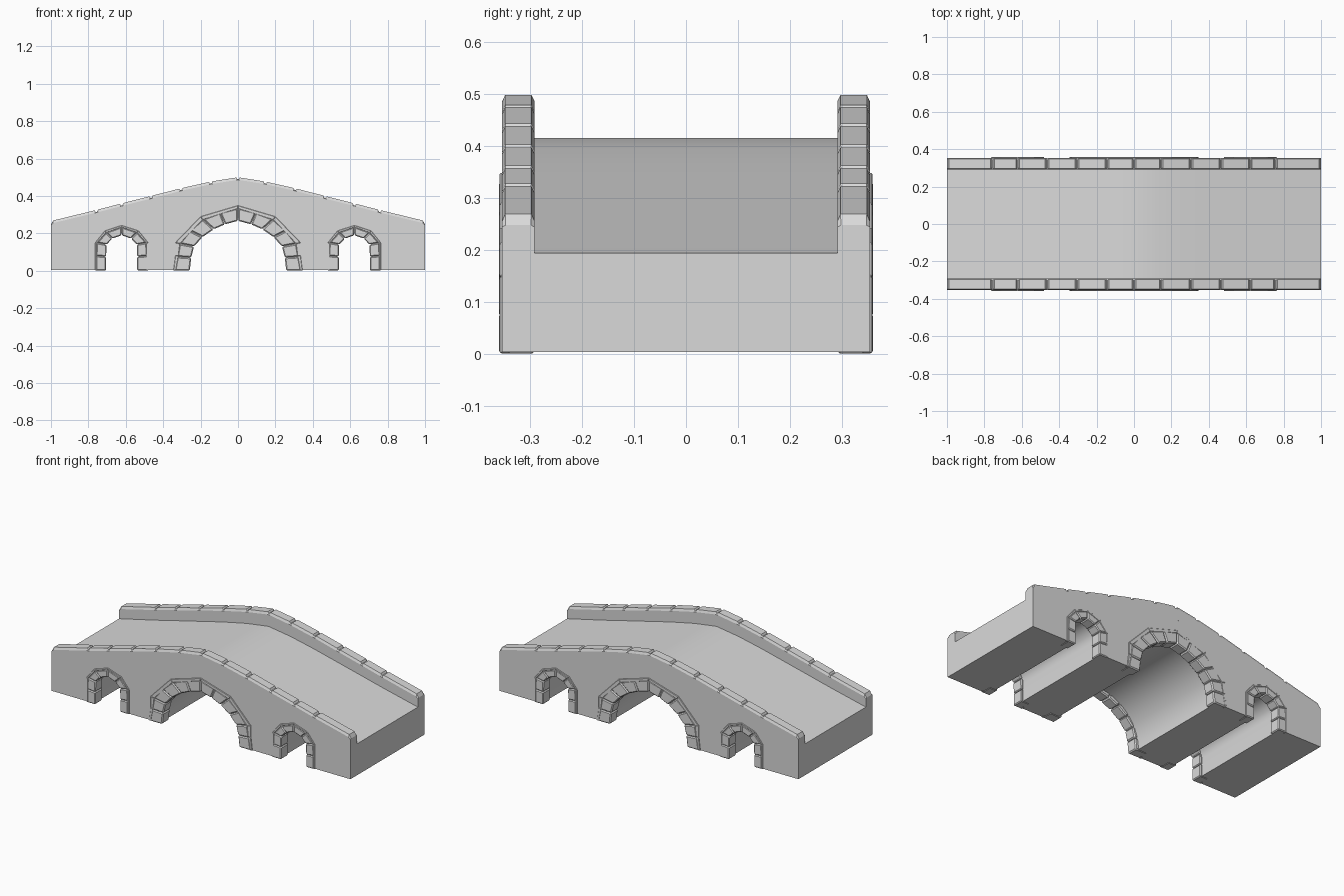
import bpy, bmesh, math

cube = bpy.data.objects.get("Cube")
if cube:
    bpy.data.objects.remove(cube, do_unlink=True)

stone_grey = bpy.data.materials.new("stone_grey")
stone_grey.use_nodes = True
GREY = (0.7, 0.7, 0.7, 1.0)
stone_grey.diffuse_color = GREY
stone_grey.node_tree.nodes["Principled BSDF"].inputs["Base Color"].default_value = GREY

SIDE, INNER, FRONT, BASE = 0.3535, 0.291, 0.359, 0.004
JOINTS = [0, 0.145, 0.305, 0.465, 0.622, 0.757]
# Half profile of the parapet top: distance from centre, height
CREST = [(0, 0.5), (0.145, 0.477), (0.305, 0.441), (0.465, 0.4),
         (0.622, 0.36), (0.757, 0.325), (1, 0.266)]


def crest(x):
    x = abs(x)
    for (a, za), (b, zb) in zip(CREST, CREST[1:]):
        if x <= b:
            return za + (zb - za) * (x - a) / (b - a)
    return CREST[-1][1]


def deck(x):
    return crest(x) - 0.085 + 0.013 * abs(x)


def finish(name, bm, smooth=False):
    bmesh.ops.recalc_face_normals(bm, faces=bm.faces)
    mesh = bpy.data.meshes.new(name)
    bm.to_mesh(mesh)
    bm.free()
    mesh.materials.append(stone_grey)
    obj = bpy.data.objects.new(name, mesh)
    bpy.context.collection.objects.link(obj)
    if smooth:
        bpy.ops.object.select_all(action='DESELECT')
        obj.select_set(True)
        bpy.context.view_layer.objects.active = obj
        bpy.ops.object.shade_smooth_by_angle(angle=math.radians(25))
    return obj


def loft(bm, rings):
    """Skin a row of equal rings and cap both ends."""
    vs = [[bm.verts.new(p) for p in ring] for ring in rings]
    n = len(vs[0])
    for a, b in zip(vs, vs[1:]):
        for i in range(n):
            j = (i + 1) % n
            bm.faces.new((a[i], a[j], b[j], b[i]))
    bm.faces.new(vs[0])
    bm.faces.new(vs[-1])


def tunnel(cx, half, spring, height, steps):
    """Arch outline from left foot to right foot."""
    pts = [(cx - half, BASE)]
    for i in range(steps + 1):
        t = math.pi * (1 - i / steps)
        pts.append((cx + half * math.cos(t), spring + (height - spring) * math.sin(t)))
    return pts + [(cx + half, BASE)]


# Body: one outline with three tunnels, extruded across the width
outline = [(-1, BASE)]
outline += tunnel(-0.622, 0.095, 0.11, 0.201, 12)
outline += tunnel(0, 0.275, BASE + 0.004, 0.28, 28)
outline += tunnel(0.622, 0.095, 0.11, 0.201, 12)
outline.append((1, BASE))
stations = [s * x for s in (1, -1) for x, _ in CREST if x or s > 0]
outline += [(x, deck(x)) for x in sorted(stations, reverse=True)]
bm = bmesh.new()
loft(bm, [[(x, y, z) for x, z in outline] for y in (-SIDE, SIDE)])
finish("bridge_body", bm, True)

# Parapets: chamfered wall section with notches between the coping stones
rows = [(-1, 0.018, 0.007), (-0.988, 0, 0.006), (0.988, 0, 0.006), (1, 0.018, 0.007)]
for j in sorted({s * j for s in (1, -1) for j in JOINTS}):
    rows += [(j - 0.01, 0, 0.006), (j - 0.003, 0.01, 0.008),
             (j + 0.003, 0.01, 0.008), (j + 0.01, 0, 0.006)]
rows.sort()
for name, side in (("front_parapet", -1), ("back_parapet", 1)):
    rings = []
    for x, drop, inset in rows:
        top = crest(x) - drop
        low = crest(x) - max(0.014, drop + 0.004)
        section = [(INNER, deck(x)), (INNER, low), (INNER + inset, top),
                   (SIDE - inset, top), (SIDE, low), (SIDE, deck(x))]
        rings.append([(x, side * y, z) for y, z in section])
    bm = bmesh.new()
    loft(bm, rings)
    finish(name, bm)


def arch_ring(name, cx, outer, inner, y0, y1, gap, bevel):
    """Row of wedge stones between two half outlines, mirrored about cx."""
    bm = bmesh.new()
    for s in (1, -1):
        for k in range(len(outer) - 1):
            quad = [outer[k], outer[k + 1], inner[k + 1], inner[k]]
            # Shrink along the ring only, leaving a fine joint
            dx = (quad[1][0] + quad[2][0] - quad[0][0] - quad[3][0]) / 2
            dz = (quad[1][1] + quad[2][1] - quad[0][1] - quad[3][1]) / 2
            d = math.hypot(dx, dz)
            ends = (gap / d, -gap / d, -gap / d, gap / d)
            pts = [(cx + s * (p[0] + dx * e), max(p[1] + dz * e, 0))
                   for p, e in zip(quad, ends)]
            loft(bm, [[(x, y, z) for x, z in pts] for y in (y0, y1)])
    obj = finish(name, bm)
    mod = obj.modifiers.new("chamfer", 'BEVEL')
    mod.width = bevel
    mod.segments = 1


# Arch facing stones: half outlines from foot to crown
BIG_OUT = [(0.338, 0), (0.324, 0.075), (0.312, 0.145), (0.257, 0.215),
           (0.188, 0.275), (0.095, 0.31), (0, 0.335)]
BIG_IN = [(0.258, 0), (0.25, 0.07), (0.235, 0.13), (0.19, 0.18),
          (0.13, 0.222), (0.07, 0.248), (0, 0.267)]
SMALL_OUT = [(0.137, 0), (0.137, 0.08), (0.132, 0.15), (0.082, 0.205), (0, 0.234)]
SMALL_IN = [(0.083, 0), (0.083, 0.075), (0.081, 0.14), (0.05, 0.172), (0, 0.19)]
# Thin hood mouldings over the arches
BIG_HOOD = [(0.345, 0.002), (0.335, 0.08), (0.335, 0.15), (0.2, 0.29), (0, 0.349)]
BIG_HOOD_IN = [(0.332, 0.002), (0.318, 0.08), (0.31, 0.145), (0.188, 0.272), (0, 0.332)]
SMALL_HOOD = [(0.142, 0.002), (0.142, 0.15), (0.09, 0.214), (0, 0.243)]
SMALL_HOOD_IN = [(0.132, 0.002), (0.132, 0.147), (0.083, 0.203), (0, 0.232)]

for face, side in (("front", -1), ("back", 1)):
    y0, y1 = side * INNER, side * FRONT
    yh, yf = side * (SIDE - 0.015), side * (FRONT - 0.001)
    arch_ring(face + "_centre_arch_stones", 0, BIG_OUT, BIG_IN, y0, y1, 0.001, 0.006)
    arch_ring(face + "_centre_arch_hood", 0, BIG_HOOD, BIG_HOOD_IN, yh, yf, 0, 0.002)
    for label, cx in (("left", 0.622), ("right", -0.622)):
        name = face + "_" + label + "_arch"
        arch_ring(name + "_stones", cx, SMALL_OUT, SMALL_IN, y0, y1, 0.001, 0.005)
        arch_ring(name + "_hood", cx, SMALL_HOOD, SMALL_HOOD_IN, yh, yf, 0, 0.002)
